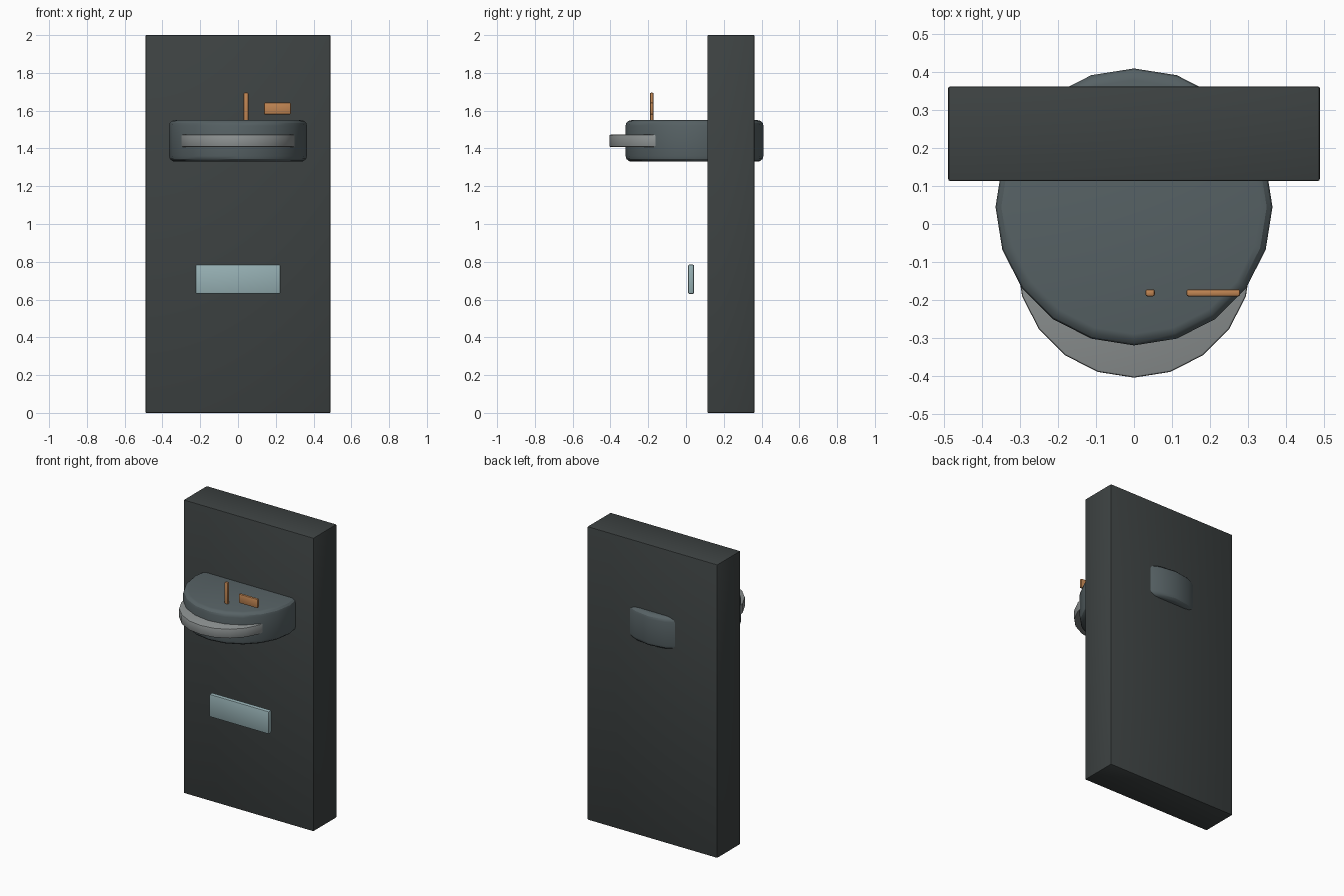
import bpy, math

if "Cube" in bpy.data.objects:
    bpy.data.objects.remove(bpy.data.objects["Cube"])


def mat(name, rgb):
    m = bpy.data.materials.new(name)
    m.diffuse_color = (*rgb, 1)
    m.use_nodes = True
    m.node_tree.nodes["Principled BSDF"].inputs["Base Color"].default_value = m.diffuse_color
    return m


charcoal = mat("charcoal", (0.047, 0.055, 0.055))
slate = mat("slate grey", (0.095, 0.122, 0.13))
grey = mat("light grey", (0.27, 0.29, 0.29))
copper = mat("copper", (0.53, 0.235, 0.085))
blue = mat("pale blue", (0.31, 0.44, 0.46))


def finish(ob, name, material, bevel, segments):
    ob.name = name
    ob.data.materials.append(material)
    bpy.ops.object.transform_apply(location=False, rotation=False, scale=True)
    b = ob.modifiers.new("Bevel", 'BEVEL')
    b.width = bevel
    b.segments = segments
    b.limit_method = 'ANGLE'
    b.angle_limit = math.radians(40)
    bpy.ops.object.modifier_apply(modifier=b.name)
    bpy.ops.object.shade_smooth_by_angle(angle=math.radians(30))


def box(name, lo, hi, material, bevel, segments=2):
    bpy.ops.mesh.primitive_cube_add(size=1, location=[(a + b) / 2 for a, b in zip(lo, hi)])
    ob = bpy.context.object
    ob.scale = [b - a for a, b in zip(lo, hi)]
    finish(ob, name, material, bevel, segments)


def drum(name, y, radius, z0, z1, material, bevel, segments=3):
    bpy.ops.mesh.primitive_cylinder_add(vertices=20, radius=radius, depth=z1 - z0,
                                        location=(0, y, (z0 + z1) / 2))
    finish(bpy.context.object, name, material, bevel, segments)


# tall upright slab
box("body_slab", (-0.49, 0.113, 0), (0.49, 0.363, 2), charcoal, 0.006)
# round head passing through the slab, with front visor
drum("head", 0.045, 0.365, 1.33, 1.55, slate, 0.03)
drum("visor", -0.095, 0.31, 1.408, 1.473, grey, 0.006, 2)
# mast and small flag above the head
box("mast", (0.03, -0.191, 1.5), (0.055, -0.172, 1.695), copper, 0.006)
box("flag", (0.138, -0.191, 1.58), (0.28, -0.172, 1.642), copper, 0.006)
# floating chest plate
box("front_plate", (-0.225, 0.01, 0.63), (0.225, 0.043, 0.785), blue, 0.008)
